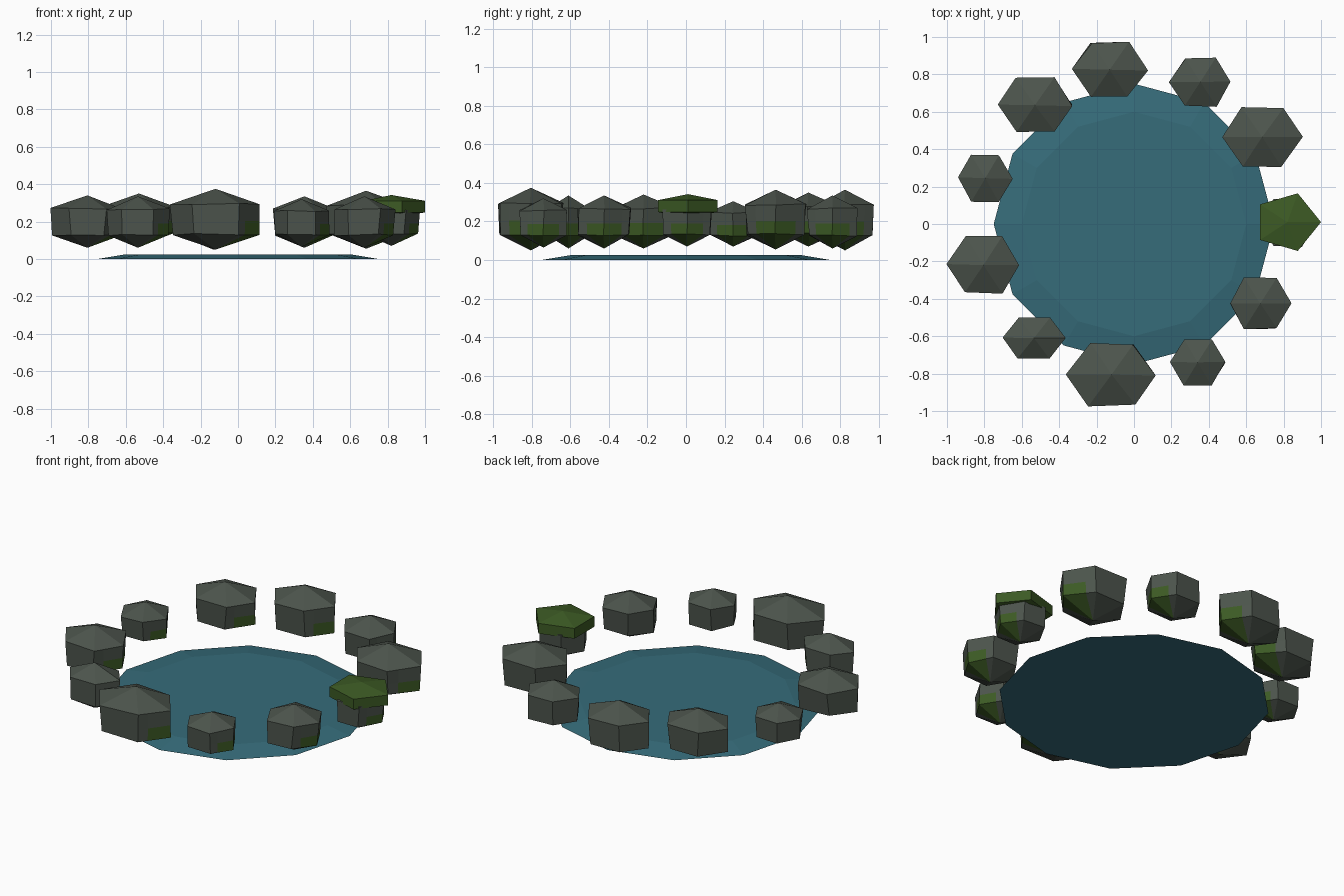
import bpy
import bmesh
import math
import random
from mathutils import Vector

random.seed(4)
if "Cube" in bpy.data.objects:
    bpy.data.objects.remove(bpy.data.objects["Cube"], do_unlink=True)


def material(name, rgb):
    """Flat material from 0-255 display values."""
    linear = [((c / 255 + 0.055) / 1.055) ** 2.4 for c in rgb] + [1]
    mat = bpy.data.materials.new(name)
    mat.use_nodes = True
    mat.diffuse_color = linear
    mat.node_tree.nodes["Principled BSDF"].inputs["Base Color"].default_value = linear
    return mat


stone = material("dark stone", (76, 84, 76))
moss = material("moss green", (60, 90, 36))
water = material("pond water", (54, 108, 122))


def finish(name, bm, mats, location, scale=(1, 1, 1)):
    """Size and place a part, then add it to the scene."""
    bmesh.ops.scale(bm, vec=scale, verts=bm.verts)
    bmesh.ops.translate(bm, vec=location, verts=bm.verts)
    bmesh.ops.recalc_face_normals(bm, faces=bm.faces)
    mesh = bpy.data.meshes.new(name)
    for mat in mats:
        mesh.materials.append(mat)
    bm.to_mesh(mesh)
    bm.free()
    bpy.context.collection.objects.link(bpy.data.objects.new(name, mesh))


def gem(sides, jitter=0.0, taper=1.0):
    """Unit boulder: two rings of corners closed by a point above and below."""
    bm = bmesh.new()
    rings = []
    for z, radius in ((0.5, 1), (-0.5, taper)):
        ring = []
        for i in range(sides):
            a = math.tau * i / sides
            wobble = Vector([random.uniform(-jitter, jitter) for _ in range(3)])
            corner = Vector((radius * math.cos(a), radius * math.sin(a), z))
            ring.append(bm.verts.new(corner + wobble))
        rings.append(ring)
    top, low = rings
    peak, base = bm.verts.new((0, 0, 1)), bm.verts.new((0, 0, -1))
    for i in range(sides):
        j = (i + 1) % sides
        bm.faces.new((low[i], low[j], top[j], top[i]))
        bm.faces.new((top[i], top[j], peak))
        bm.faces.new((low[j], low[i], base))
    return bm


def add_moss_patch(bm, spread=math.radians(42), height=-0.05):
    """Cut a mossy wedge into the lower +x side of a boulder."""
    cuts = [(Vector((0, 0, height)), Vector((0, 0, 1)))]
    for s in (-1, 1):
        cuts.append((Vector((0, 0, 0)), Vector((-math.sin(spread), s * math.cos(spread), 0))))
    for co, normal in cuts:
        faces = [f for f in bm.faces if f.calc_center_median().x > 0.1]
        edges = {e for f in faces for e in f.edges}
        verts = {v for f in faces for v in f.verts}
        bmesh.ops.bisect_plane(bm, geom=faces + list(edges) + list(verts),
                               dist=0.0001, plane_co=co, plane_no=normal)
    for f in bm.faces:
        c = f.calc_center_median()
        if c.z < height and abs(math.atan2(c.y, c.x)) < spread:
            f.material_index = 1


# Pond: shallow twelve-sided slab with sloping edge
bm = bmesh.new()
bmesh.ops.create_cone(bm, cap_ends=True, segments=12, radius1=0.75, radius2=0.6, depth=0.025)
finish("pond_water", bm, [water], (0, 0, 0.0125))

# Ring of boulders: x range, y range, z range
boulders = [
    (-.36, .12, -.97, -.64, .05, .375),
    (-.70, -.37, -.72, -.50, .06, .335),
    (-1.0, -.61, -.37, -.07, .06, .34),
    (-.94, -.65, .12, .37, .07, .305),
    (-.73, -.33, .49, .78, .07, .35),
    (-.33, .07, .68, .97, .05, .365),
    (.19, .52, .63, .89, .06, .335),
    (.47, .90, .31, .62, .055, .365),
    (.67, .97, -.12, .13, .07, .32),
    (.51, .84, -.56, -.29, .06, .335),
    (.19, .49, -.86, -.62, .065, .32),
]
for n, (x0, x1, y0, y1, z0, z1) in enumerate(boulders, 1):
    bm = gem(6, jitter=0.035, taper=0.96)
    add_moss_patch(bm)
    centre = ((x0 + x1) / 2, (y0 + y1) / 2, (z0 + z1) / 2)
    size = ((x1 - x0) / 2, (y1 - y0) / 2 / math.sin(math.pi / 3), (z1 - z0) / 2)
    finish(f"boulder_{n}", bm, [stone, moss], centre, size)

# Moss cap resting on the +x boulder
finish("moss_cap", gem(5), [moss], (0.82, 0.01, 0.28), (0.18, 0.162, 0.062))
